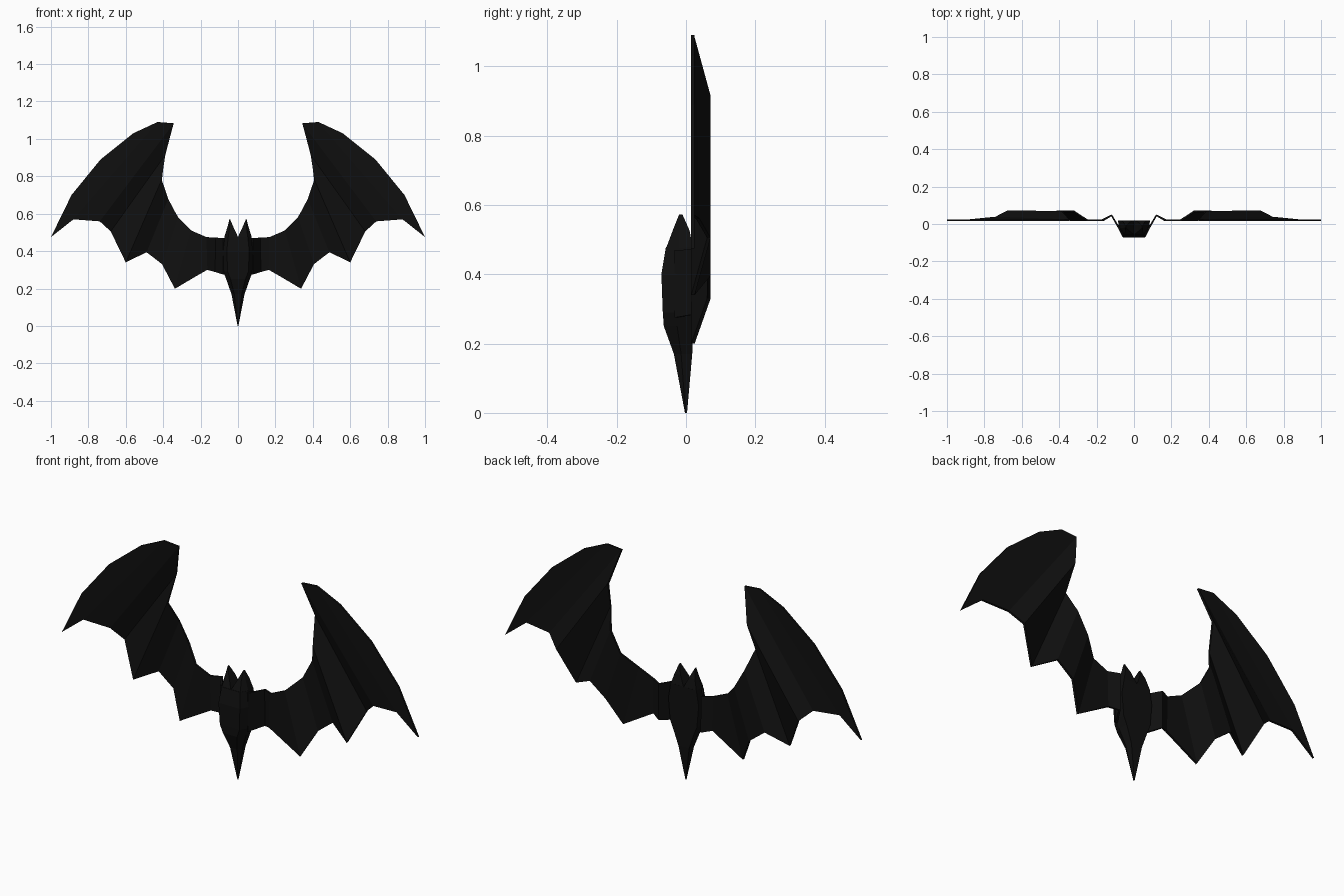
import bpy, bmesh

black = bpy.data.materials.new("matte_black")
black.diffuse_color = (0.005, 0.005, 0.005, 1)


def make_object(name, bm):
    bmesh.ops.recalc_face_normals(bm, faces=bm.faces)
    mesh = bpy.data.meshes.new(name)
    bm.to_mesh(mesh)
    bm.free()
    mesh.materials.append(black)
    obj = bpy.data.objects.new(name, mesh)
    bpy.context.collection.objects.link(obj)
    return obj


def mirror_x(obj):
    obj.modifiers.new("mirror", 'MIRROR').use_mirror_merge = False


def loft(name, rings):
    bm = bmesh.new()
    loops = [[bm.verts.new(p) for p in ring] for ring in rings]
    for a, b in zip(loops, loops[1:]):
        for i in range(len(a)):
            j = (i + 1) % len(a)
            bm.faces.new((a[i], a[j], b[j], b[i]))
    bm.faces.new(loops[0])
    bm.faces.new(loops[-1])
    return make_object(name, bm)


# wing membrane: pleats from upper edge to lower edge
# (upper x, upper z, lower x, lower z, upper y, lower y)
pleats = [
    (0.075, 0.47, 0.075, 0.275, -0.03, -0.03),
    (0.12, 0.472, 0.12, 0.288, 0.046, 0.046),
    (0.17, 0.475, 0.165, 0.30, 0.02, 0.02),
    (0.25, 0.51, 0.337, 0.20, 0.02, 0.02),
    (0.32, 0.58, 0.405, 0.33, 0.066, 0.066),
    (0.375, 0.68, 0.49, 0.395, 0.066, 0.066),
    (0.408, 0.78, 0.60, 0.34, 0.02, 0.02),
    (0.39, 0.915, 0.68, 0.505, 0.066, 0.066),
    (0.345, 1.083, 0.74, 0.56, 0.02, 0.034),
    (0.43, 1.09, 0.88, 0.57, 0.02, 0.02),
    (0.56, 1.03, 1.0, 0.475, 0.02, 0.02),
    (0.735, 0.89, 0.89, 0.70, 0.02, 0.02),
]
bm = bmesh.new()
rows = [(bm.verts.new((ux, uy, uz)), bm.verts.new((lx, ly, lz)))
        for ux, uz, lx, lz, uy, ly in pleats]
for a, b in zip(rows, rows[1:]):
    bm.faces.new((a[0], a[1], b[1], b[0]))
wings = make_object("wings", bm)
solid = wings.modifiers.new("thickness", 'SOLIDIFY')
solid.thickness = 0.01
solid.offset = 0
mirror_x(wings)

# body: faceted sections with pointed tail
# (z, front half width, front y, side half width, back half width, back y)
sections = [
    (0.0, 0.001, -0.003, 0.002, 0.001, 0.003),
    (0.17, 0.02, -0.035, 0.035, 0.03, 0.018),
    (0.25, 0.04, -0.064, 0.063, 0.058, 0.02),
    (0.29, 0.055, -0.067, 0.078, 0.075, 0.02),
    (0.40, 0.06, -0.071, 0.082, 0.085, 0.02),
    (0.478, 0.052, -0.058, 0.072, 0.072, 0.02),
]
loft("body", [[(-f, fy, z), (f, fy, z), (s, -0.4 * abs(fy), z),
               (b, by, z), (-b, by, z), (-s, -0.4 * abs(fy), z)]
              for z, f, fy, s, b, by in sections])

# pointed ears
ears = loft("ears", [
    [(0.0, -0.057, 0.476), (0.052, -0.057, 0.476), (0.073, -0.022, 0.476),
     (0.072, 0.02, 0.476), (0.0, 0.02, 0.476)],
    [(0.024, -0.038, 0.527), (0.045, -0.038, 0.527), (0.057, -0.02, 0.527),
     (0.057, 0.01, 0.527), (0.024, 0.01, 0.527)],
    [(0.043, -0.02, 0.572), (0.044, -0.02, 0.572), (0.045, -0.016, 0.572),
     (0.045, -0.01, 0.572), (0.043, -0.01, 0.572)],
])
mirror_x(ears)
